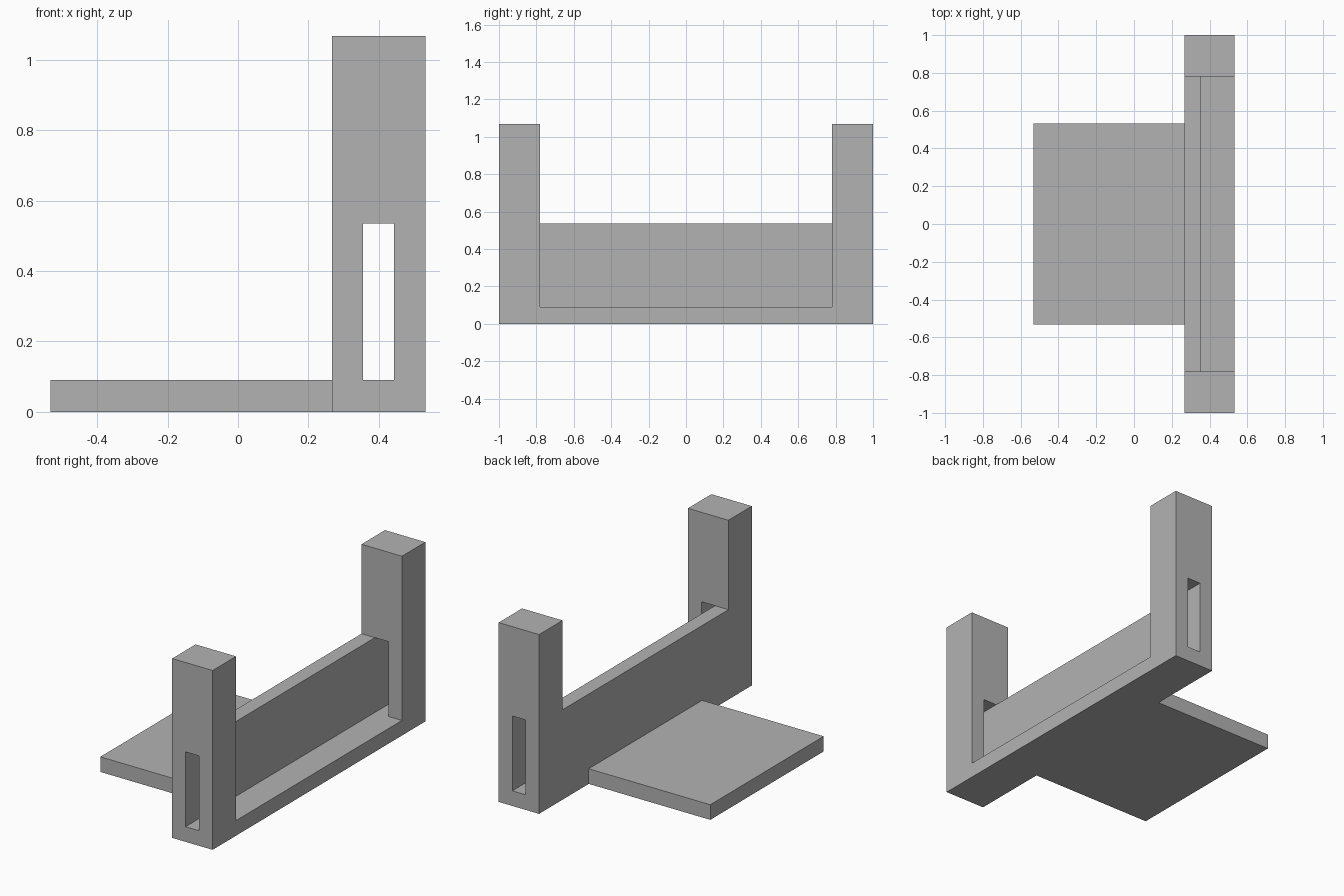
import bpy
import bmesh

cube = bpy.data.objects.get("Cube")
if cube:
    bpy.data.objects.remove(cube, do_unlink=True)

grey = bpy.data.materials.new("plain grey")
grey.use_nodes = True
COLOUR = (0.45, 0.45, 0.45, 1)
grey.diffuse_color = COLOUR
grey.node_tree.nodes["Principled BSDF"].inputs["Base Color"].default_value = COLOUR

# Shared dimensions
INNER, OUTER = 0.267, 0.533      # x range of the upright frame
WALL = 0.355                     # outer face of the thin wall
SLOT_END = 0.443
BASE, MID, TOP = 0.09, 0.535, 1.067
POST_IN, POST_OUT = 0.78, 1.0
PLATE = 0.533


def rect(x0, x1, z0, z1):
    return [(x0, z0), (x1, z0), (x1, z1), (x0, z1)]


def prism(name, outline, y0, y1, hole=None):
    """Extrude an x-z outline along y, with an optional matching hole."""
    bm = bmesh.new()

    def ring(points, y):
        return [bm.verts.new((x, y, z)) for x, z in points]

    def band(a, b):
        n = len(a)
        for i in range(n):
            j = (i + 1) % n
            bm.faces.new((a[i], a[j], b[j], b[i]))

    near, far = ring(outline, y0), ring(outline, y1)
    band(near, far)
    if hole:
        hole_near, hole_far = ring(hole, y0), ring(hole, y1)
        band(hole_near, hole_far)
        band(near, hole_near)
        band(far, hole_far)
    else:
        bm.faces.new(near)
        bm.faces.new(far)
    bmesh.ops.recalc_face_normals(bm, faces=bm.faces)
    mesh = bpy.data.meshes.new(name)
    bm.to_mesh(mesh)
    bm.free()
    mesh.materials.append(grey)
    obj = bpy.data.objects.new(name, mesh)
    bpy.context.collection.objects.link(obj)
    return obj


# Slotted end posts
slot = rect(WALL, SLOT_END, BASE, MID)
for name, y0, y1 in (("front_post", -POST_OUT, -POST_IN),
                     ("back_post", POST_IN, POST_OUT)):
    prism(name, rect(INNER, OUTER, 0, TOP), y0, y1, slot)

# L-shaped rail: ledge plus thin wall between the posts
rail = [(INNER, 0), (OUTER, 0), (OUTER, BASE), (WALL, BASE), (WALL, MID), (INNER, MID)]
prism("rail_and_wall", rail, -POST_IN, POST_IN)

# Flat plate projecting from the wall
prism("base_plate", rect(-PLATE, INNER, 0, BASE), -PLATE, PLATE)
